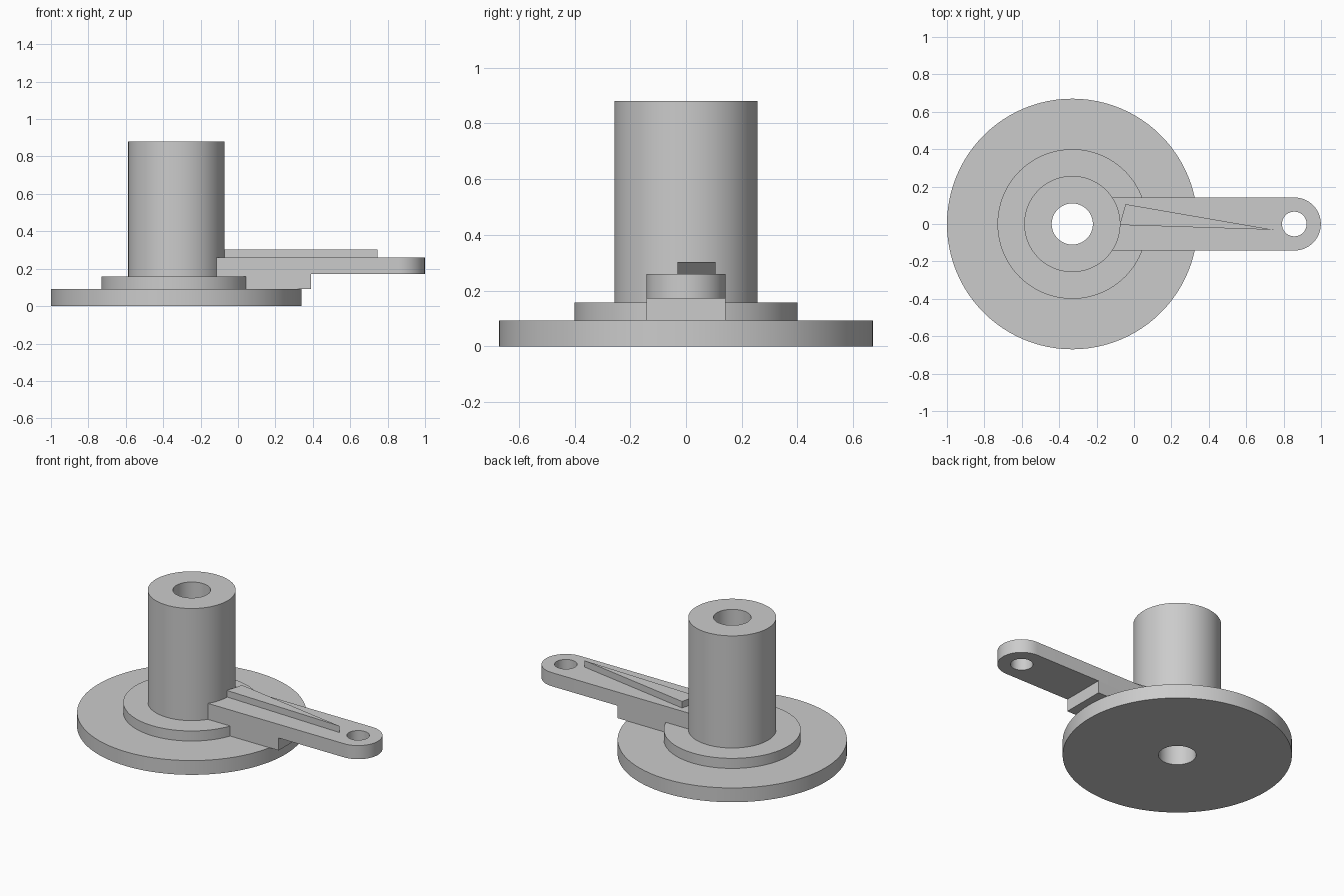
import bpy
import bmesh
from math import cos, sin, pi, radians
from mathutils import Vector

default = bpy.data.objects.get("Cube")
if default:
    bpy.data.objects.remove(default, do_unlink=True)

AXIS = Vector((-0.33, 0, 0))
EYE_X = 0.857
SEGMENTS = 96

grey = bpy.data.materials.new("light grey")
grey.use_nodes = True
COLOUR = (0.6, 0.6, 0.6, 1)
grey.diffuse_color = COLOUR
grey.node_tree.nodes["Principled BSDF"].inputs["Base Color"].default_value = COLOUR


def finish(bm, name):
    bmesh.ops.recalc_face_normals(bm, faces=bm.faces[:])
    mesh = bpy.data.meshes.new(name)
    bm.to_mesh(mesh)
    bm.free()
    mesh.materials.append(grey)
    obj = bpy.data.objects.new(name, mesh)
    bpy.context.collection.objects.link(obj)
    bpy.ops.object.select_all(action='DESELECT')
    obj.select_set(True)
    bpy.context.view_layer.objects.active = obj
    bpy.ops.object.shade_smooth_by_angle(angle=radians(30))
    return obj


def loop(bm, points):
    verts = [bm.verts.new(p) for p in points]
    return [bm.edges.new((a, b)) for a, b in zip(verts, verts[1:] + verts[:1])]


def plate(name, outlines, low, high):
    """Extrude an outline, with optional hole outlines, from low to high."""
    bm = bmesh.new()
    edges = []
    for outline in outlines:
        edges += loop(bm, [(x, y, low) for x, y in outline])
    bmesh.ops.triangle_fill(bm, edges=edges, use_beauty=True, normal=(0, 0, 1))
    grown = bmesh.ops.extrude_face_region(bm, geom=bm.faces[:], use_keep_orig=True)
    top = [v for v in grown["geom"] if isinstance(v, bmesh.types.BMVert)]
    bmesh.ops.translate(bm, verts=top, vec=(0, 0, high - low))
    return finish(bm, name)


def arc(radius, start, end, count):
    steps = [start + (end - start) * i / count for i in range(count + 1)]
    return [(EYE_X + radius * cos(a), radius * sin(a)) for a in steps]


# Stepped flange and tube with a through bore, as one turned profile
profile = [(0.11, 0), (0.67, 0), (0.67, 0.092), (0.4, 0.092), (0.4, 0.157),
           (0.257, 0.157), (0.257, 0.88), (0.11, 0.88)]
bm = bmesh.new()
ring = loop(bm, [AXIS + Vector((r, 0, z)) for r, z in profile])
bmesh.ops.spin(bm, geom=bm.verts[:] + ring, cent=AXIS, axis=(0, 0, 1),
               angle=2 * pi, steps=SEGMENTS, use_merge=True)
bmesh.ops.remove_doubles(bm, verts=bm.verts[:], dist=0.0001)
finish(bm, "stepped_hub")

# Lever arm with a rounded end and an eye
HALF = 0.142
arm = [(-0.15, -HALF)] + arc(HALF, -pi / 2, pi / 2, 32) + [(-0.15, HALF)]
eye = arc(0.066, 0, 2 * pi, 48)[:-1]
plate("lever_arm", [arm, eye], 0.172, 0.26)

# Support block under the arm
block = [(-0.15, -HALF), (0.39, -HALF), (0.39, HALF), (-0.15, HALF)]
plate("arm_support", [block], 0.092, 0.172)

# Tapered rib on top of the arm
plate("arm_rib", [[(-0.077, -0.005), (0.747, -0.031), (-0.045, 0.106)]], 0.26, 0.302)
